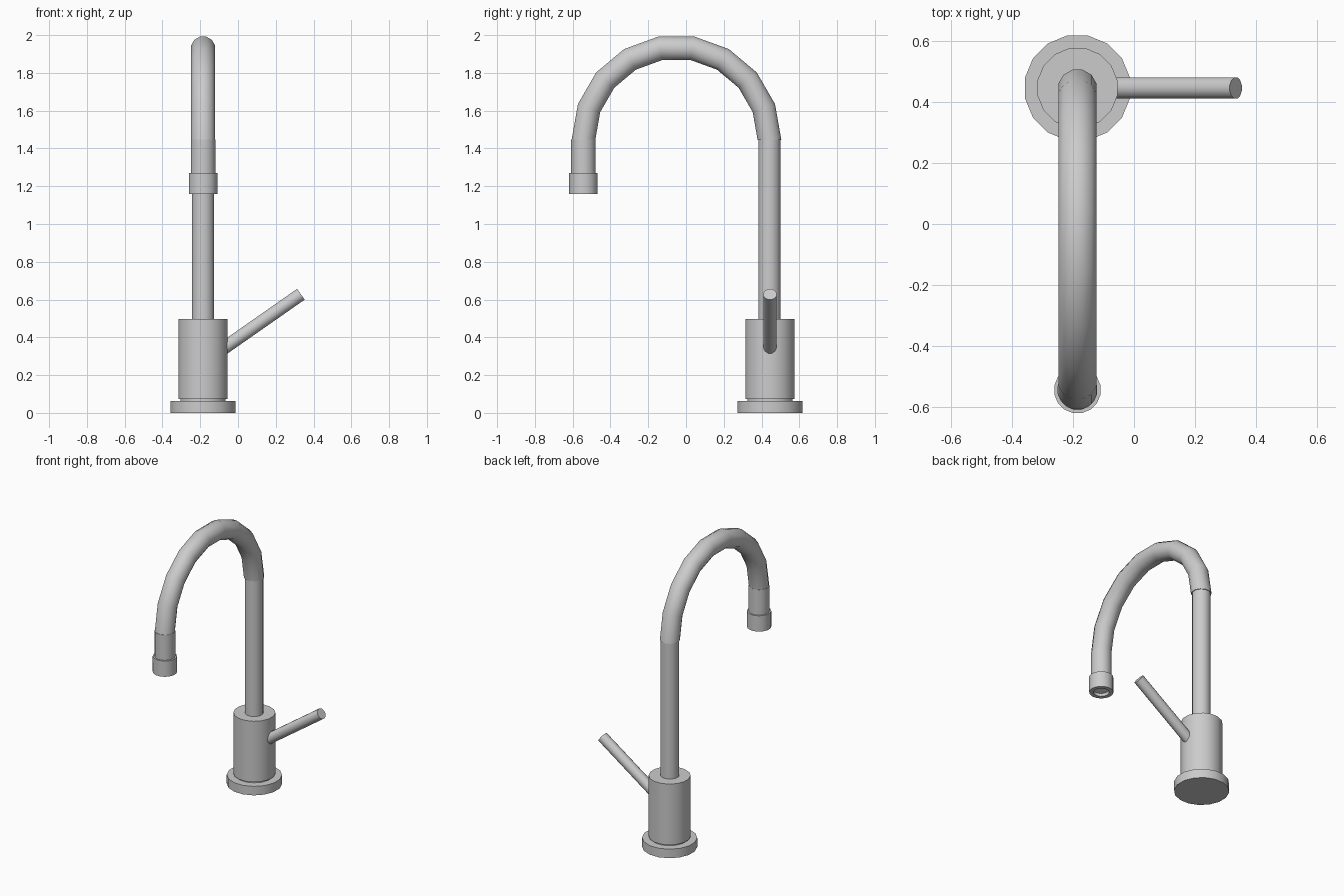
import bpy, bmesh, math
from mathutils import Vector

cube = bpy.data.objects.get("Cube")
if cube:
    bpy.data.objects.remove(cube, do_unlink=True)


def material(name, value):
    mat = bpy.data.materials.new(name)
    mat.use_nodes = True
    color = (value, value, value, 1)
    mat.diffuse_color = color
    mat.node_tree.nodes["Principled BSDF"].inputs["Base Color"].default_value = color
    return mat


steel = material("satin grey", 0.6)
pale = material("pale grey", 0.8)


def sweep(name, path, radii, sides, mat=steel, tangents=None):
    """Skin rings of the given radii along a path in one vertical plane, capped."""
    bm = bmesh.new()
    path = [Vector(p) for p in path]
    axis = (path[-1] - path[0]).normalized()
    tangents = tangents or [axis] * len(path)
    flat = Vector((0, 1, 0)) if abs(axis.x) > 0.1 else Vector((1, 0, 0))
    rings = []
    for p, r, t in zip(path, radii, tangents):
        side = t.cross(flat).normalized()
        rings.append([bm.verts.new(p + r * (math.cos(a) * flat + math.sin(a) * side))
                      for a in (math.tau * (i + 0.5) / sides for i in range(sides))])
    for a, b in zip(rings, rings[1:]):
        for i in range(sides):
            j = (i + 1) % sides
            bm.faces.new((a[i], a[j], b[j], b[i]))
    bm.faces.new(rings[0])
    bm.faces.new(rings[-1])
    bmesh.ops.recalc_face_normals(bm, faces=bm.faces)
    mesh = bpy.data.meshes.new(name)
    bm.to_mesh(mesh)
    bm.free()
    mesh.materials.append(mat)
    obj = bpy.data.objects.new(name, mesh)
    bpy.context.collection.objects.link(obj)
    bpy.ops.object.select_all(action="DESELECT")
    obj.select_set(True)
    bpy.context.view_layer.objects.active = obj
    bpy.ops.object.shade_smooth_by_angle(angle=math.radians(50))
    return obj


def upright(name, y, profile, sides, mat=steel):
    """Turned part: profile is a list of (radius, height)."""
    return sweep(name, [(X, y, z) for r, z in profile], [r for r, z in profile], sides, mat)


X, BACK, FRONT = -0.185, 0.442, -0.543

# Base flange, narrow neck and valve body
upright("base_flange", BACK + 0.003, [(0.175, 0), (0.175, 0.063)], 16)
upright("base_neck", BACK + 0.003, [(0.122, 0.06), (0.122, 0.08)], 16)
upright("valve_body", BACK + 0.003, [(0.133, 0.073), (0.133, 0.498)], 16)

# Riser pipe
upright("riser_pipe", BACK, [(0.06, 0.49), (0.06, 1.45)], 12)

# Gooseneck arch
MID, SPAN, SPRING, STEPS = (BACK + FRONT) / 2, (BACK - FRONT) / 2, 1.445, 9
angles = [math.pi * i / STEPS for i in range(STEPS + 1)]
sweep("gooseneck",
      [(X, MID + SPAN * math.cos(a), SPRING + SPAN * math.sin(a)) for a in angles],
      [0.065] * len(angles), 12,
      tangents=[Vector((0, -math.sin(a), math.cos(a))) for a in angles])

# Spout end and hollow nozzle
upright("spout_end", FRONT, [(0.066, 1.26), (0.066, 1.447)], 16)
upright("nozzle", FRONT,
        [(0.05, 1.185), (0.05, 1.16), (0.077, 1.16), (0.077, 1.27), (0.06, 1.27)], 16)
upright("aerator_screen", FRONT, [(0.049, 1.18), (0.049, 1.186)], 16, pale)

# Lever handle
sweep("lever_handle", [(-0.085, BACK + 0.003, 0.336), (0.333, BACK + 0.003, 0.628)],
      [0.036] * 2, 12)
